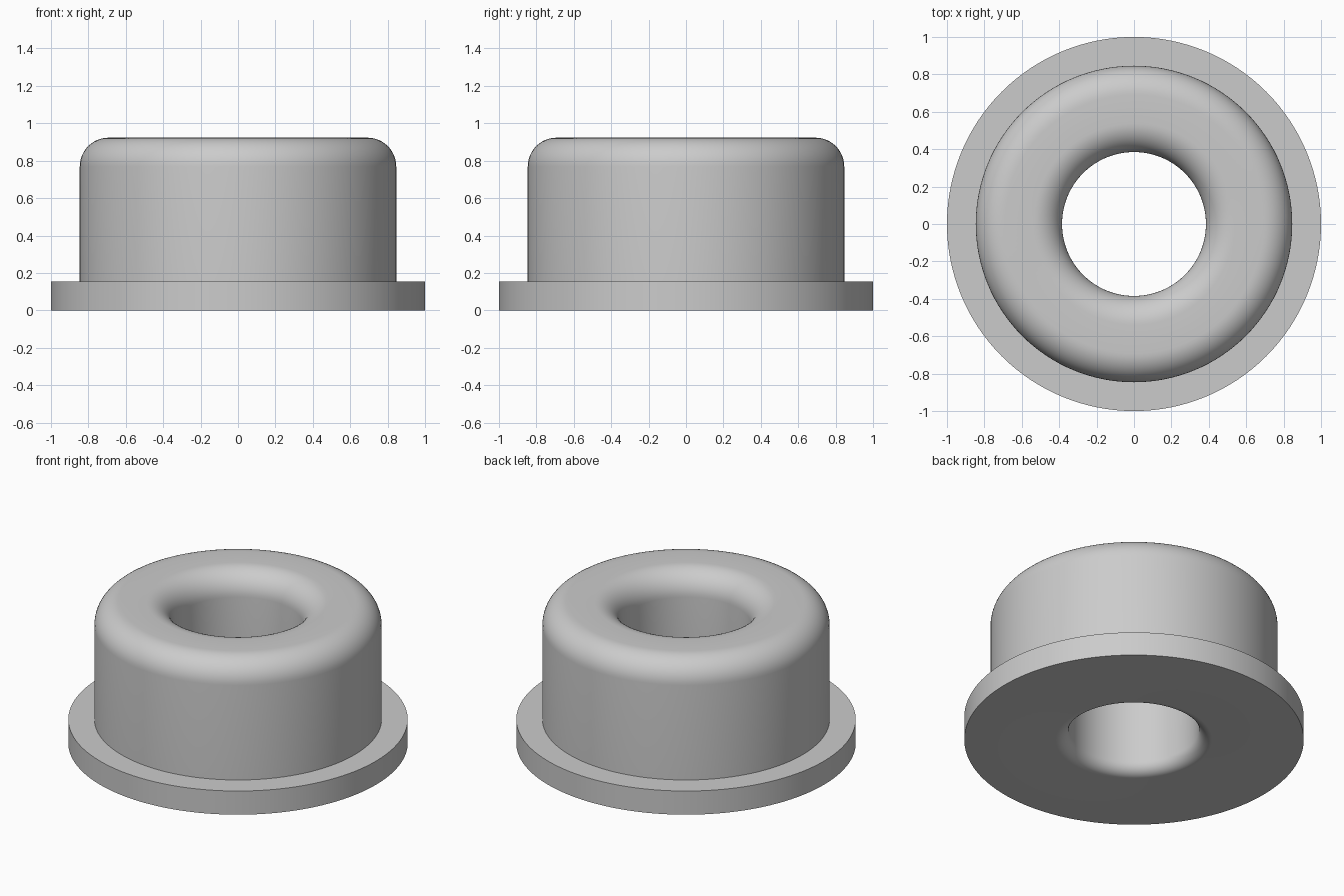
import bpy, bmesh, math

cube = bpy.data.objects.get("Cube")
if cube:
    bpy.data.objects.remove(cube, do_unlink=True)

UNIT = 1 / 6.5          # flange radius is 6.5 units
SIDES = 128
ARC_STEPS = 12


def arc(cx, cz, radius, start, end):
    """Quarter-round points of a profile, angles in degrees."""
    points = []
    for i in range(ARC_STEPS + 1):
        a = math.radians(start + (end - start) * i / ARC_STEPS)
        points.append((cx + radius * math.cos(a), cz + radius * math.sin(a)))
    return points


def lathe(name, profile, material):
    """Revolve a closed (radius, height) profile around z."""
    bm = bmesh.new()
    rings = []
    for k in range(SIDES):
        t = 2 * math.pi * k / SIDES
        rings.append([bm.verts.new((r * math.cos(t) * UNIT, r * math.sin(t) * UNIT, z * UNIT))
                      for r, z in profile])
    n = len(profile)
    for k in range(SIDES):
        a, b = rings[k], rings[(k + 1) % SIDES]
        for i in range(n):
            j = (i + 1) % n
            bm.faces.new((a[i], b[i], b[j], a[j]))
    bmesh.ops.recalc_face_normals(bm, faces=bm.faces)
    mesh = bpy.data.meshes.new(name)
    bm.to_mesh(mesh)
    bm.free()
    mesh.materials.append(material)
    obj = bpy.data.objects.new(name, mesh)
    bpy.context.collection.objects.link(obj)
    bpy.ops.object.select_all(action='DESELECT')
    obj.select_set(True)
    bpy.context.view_layer.objects.active = obj
    bpy.ops.object.shade_smooth_by_angle(angle=math.radians(30))
    return obj


grey = bpy.data.materials.new("light grey")
grey.use_nodes = True
colour = (0.6, 0.6, 0.6, 1)
grey.diffuse_color = colour
grey.node_tree.nodes["Principled BSDF"].inputs["Base Color"].default_value = colour

# Flange, rounded body and rounded through-hole in one closed section
profile = [(6.5, 0), (6.5, 1), (5.5, 1)]      # flange rim and step
profile += arc(4.5, 5, 1, 0, 90)              # outer top rounding
profile += arc(3.5, 5, 1, 90, 180)            # upper hole rounding
profile += arc(3, 0.5, 0.5, 180, 270)         # lower hole rounding
lathe("flanged_bushing", profile, grey)
